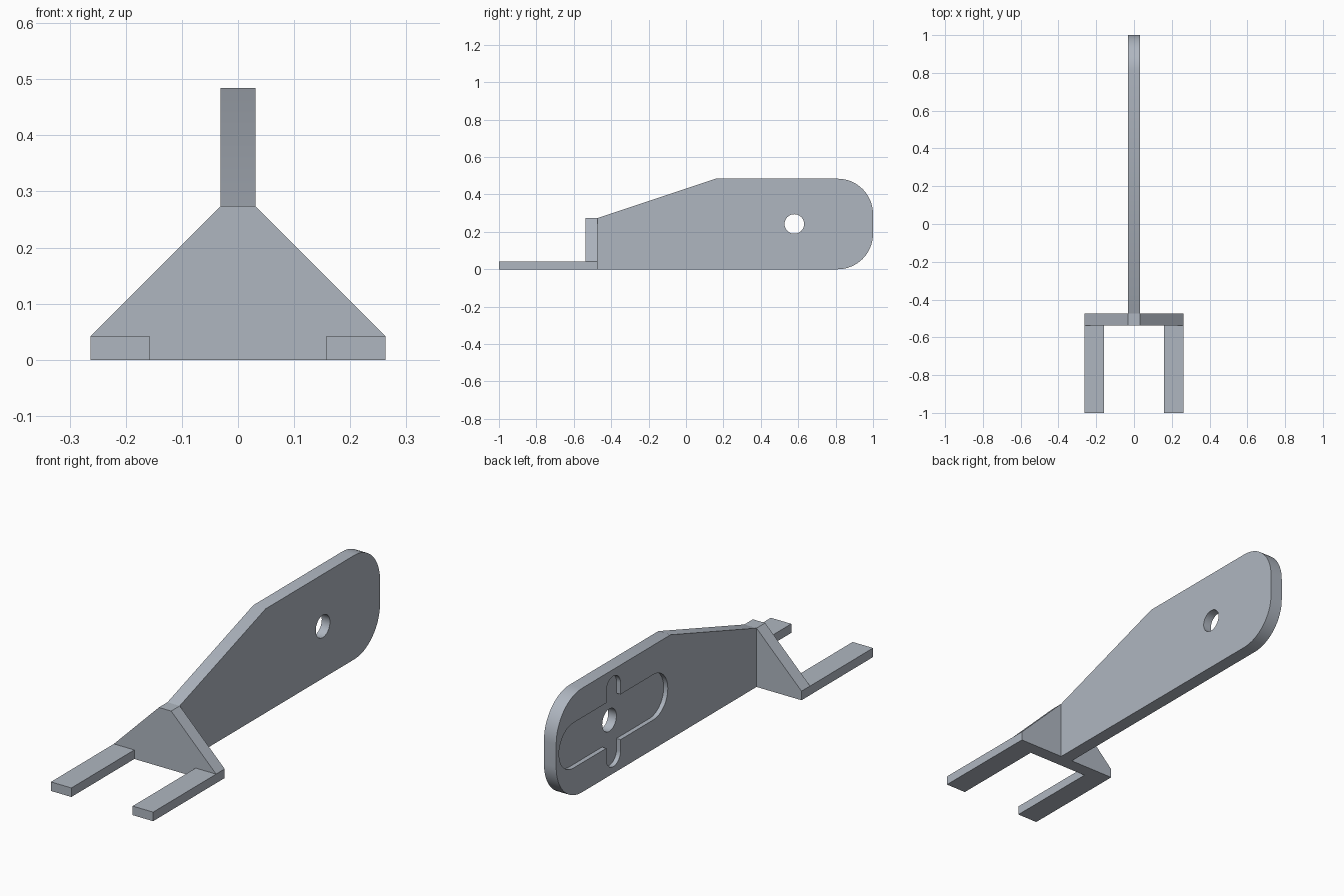
import bpy, bmesh, math
from mathutils import Vector

if "Cube" in bpy.data.objects:
    bpy.data.objects.remove(bpy.data.objects["Cube"])

U = 1 / 95  # design unit: the model is 190 units long

metal = bpy.data.materials.new("blue_grey_metal")
metal.diffuse_color = (0.43, 0.47, 0.53, 1)
metal.use_nodes = True
metal.node_tree.nodes["Principled BSDF"].inputs["Base Color"].default_value = metal.diffuse_color


def prism(name, pts, axis, a, b):
    """Extrude a profile: axis 'x' takes (y, z) points, axis 'y' takes (x, z) points."""
    bm = bmesh.new()
    place = (lambda p, d: (d, p[0], p[1])) if axis == 'x' else (lambda p, d: (p[0], d, p[1]))
    face = bm.faces.new([bm.verts.new(Vector(place(p, a)) * U) for p in pts])
    res = bmesh.ops.extrude_face_region(bm, geom=[face])
    shift = Vector(place((0, 0), b - a)) * U
    bmesh.ops.translate(bm, vec=shift, verts=[v for v in res['geom'] if isinstance(v, bmesh.types.BMVert)])
    bmesh.ops.recalc_face_normals(bm, faces=bm.faces)
    me = bpy.data.meshes.new(name)
    bm.to_mesh(me)
    bm.free()
    me.materials.append(metal)
    ob = bpy.data.objects.new(name, me)
    bpy.context.collection.objects.link(ob)
    return ob


def arc(cx, cz, r, start, end, n=16):
    return [(cx + r * math.cos(math.radians(start + (end - start) * i / n)),
             cz + r * math.sin(math.radians(start + (end - start) * i / n))) for i in range(n + 1)]


def select_only(ob):
    bpy.ops.object.select_all(action='DESELECT')
    ob.select_set(True)
    bpy.context.view_layer.objects.active = ob


# Blade: tall plate with sloped front and rounded back corners
R = 18
profile = [(-45, 0)] + arc(95 - R, R, R, -90, 0) + arc(95 - R, 46 - R, R, 0, 90) + [(15, 46), (-45, 26)]
blade = prism("blade", profile, 'x', -3, 3)

# Cross-shaped pocket on the left face, and the through hole
HY, HZ = 55, 23
cutters = [
    prism("long_slot_cutter", arc(HY + 28, HZ, 10, -90, 90, 24) + arc(HY - 28, HZ, 10, 90, 270, 24), 'x', -6, -1),
    prism("short_slot_cutter", arc(HY, HZ + 15, 5, 0, 180, 24) + arc(HY, HZ - 15, 5, 180, 360, 24), 'x', -6, -1),
    prism("hole_cutter", arc(HY, HZ, 4.96, 0, 360, 40)[:-1], 'x', -8, 8),
]
for c in cutters:
    c.hide_render = True
    m = blade.modifiers.new("cut", 'BOOLEAN')
    m.operation = 'DIFFERENCE'
    m.solver = 'EXACT'
    m.object = c
    select_only(blade)
    bpy.ops.object.modifier_apply(modifier=m.name)
    bpy.data.objects.remove(c)
select_only(blade)
bpy.ops.object.shade_smooth_by_angle(angle=math.radians(30))

# Cross plate with sloped shoulders
prism("cross_plate", [(-25, 0), (25, 0), (25, 4), (3, 26), (-3, 26), (-25, 4)], 'y', -51, -45)

# Two flat prongs
for side, s in (("left", -1), ("right", 1)):
    prism(side + "_prong", [(s * 15, 0), (s * 25, 0), (s * 25, 4), (s * 15, 4)], 'y', -95, -51)
